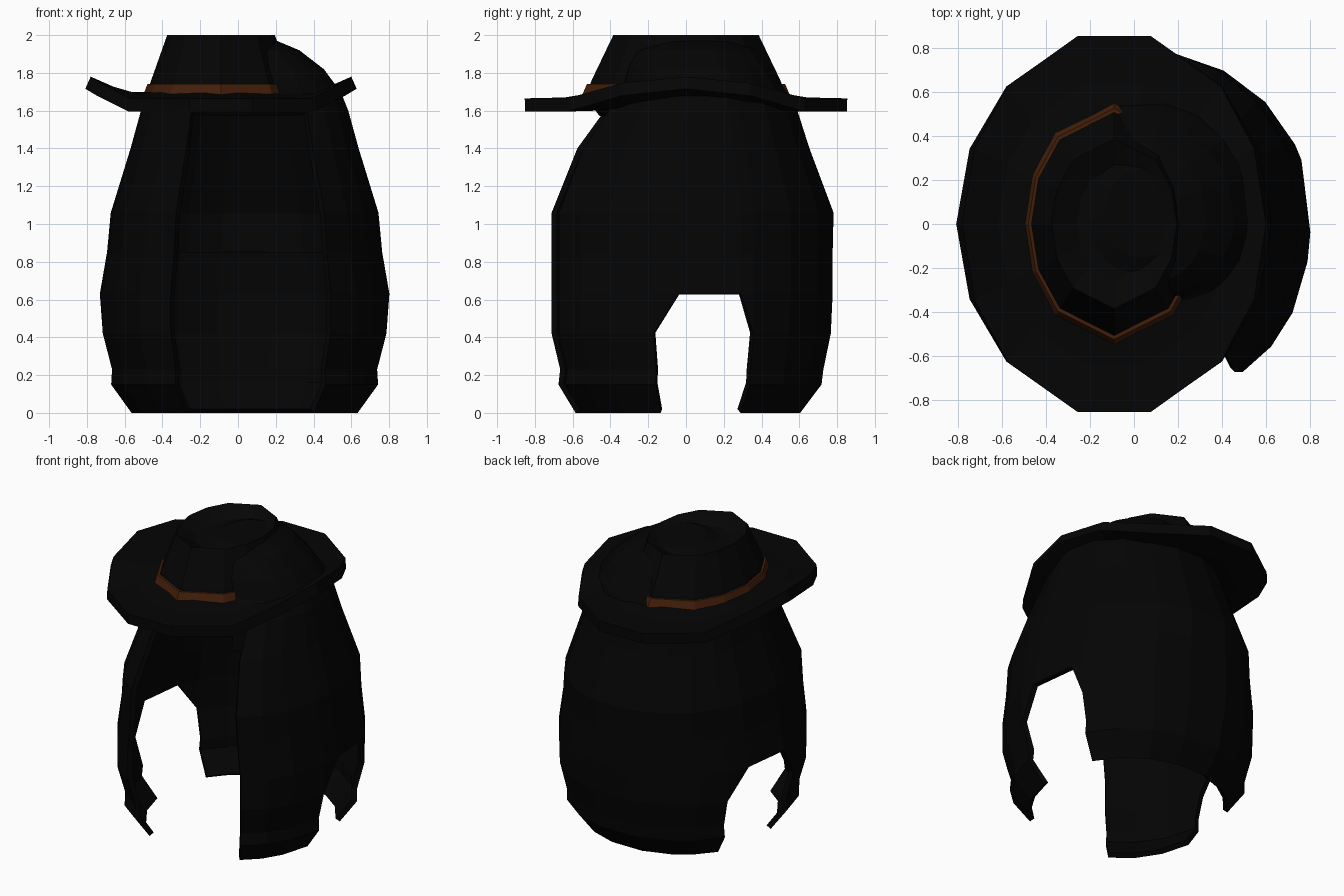
import bpy, bmesh
from math import cos, sin, radians, copysign

cube = bpy.data.objects.get("Cube")
if cube:
    bpy.data.objects.remove(cube)


def material(name, rgb):
    m = bpy.data.materials.new(name)
    m.use_nodes = True
    m.diffuse_color = (*rgb, 1)
    bsdf = next(n for n in m.node_tree.nodes if n.type == 'BSDF_PRINCIPLED')
    bsdf.inputs["Base Color"].default_value = (*rgb, 1)
    return m


HAIR = material("black hair", (0.0012, 0.0012, 0.0012))
FELT = material("black felt", (0.0014, 0.0014, 0.0014))
BAND = material("brown band", (0.056, 0.0135, 0.003))


def loft(name, rings, mat, closed=True, keep=None, cap=False, thick=0):
    """Skin a stack of point rings; keep(i, j) returns the corners to use for each cell."""
    bm = bmesh.new()
    rows = [[bm.verts.new(p) for p in ring] for ring in rings]
    n = len(rows[0])
    for j in range(len(rows) - 1):
        for i in range(n if closed else n - 1):
            k = (i + 1) % n
            quad = [rows[j][i], rows[j][k], rows[j + 1][k], rows[j + 1][i]]
            corners = keep(i, j) if keep else (0, 1, 2, 3)
            if corners:
                bm.faces.new([quad[c] for c in corners])
    if cap:
        bm.faces.new(rows[-1])
    loose = [v for v in bm.verts if not v.link_faces]
    bmesh.ops.delete(bm, geom=loose, context='VERTS')
    mesh = bpy.data.meshes.new(name)
    bm.to_mesh(mesh)
    bm.free()
    mesh.materials.append(mat)
    ob = bpy.data.objects.new(name, mesh)
    bpy.context.collection.objects.link(ob)
    if thick:
        mod = ob.modifiers.new("thickness", 'SOLIDIFY')
        mod.thickness = thick
        mod.offset = -1
    return ob


# Hair: height, half width, back depth, front depth
LEVELS = [
    (0.00, 0.61, 0.565, 0.70), (0.15, 0.72, 0.68, 0.80),
    (0.23, 0.715, 0.69, 0.79), (0.42, 0.765, 0.73, 0.84),
    (0.63, 0.768, 0.74, 0.84), (0.85, 0.73, 0.74, 0.84),
    (1.06, 0.71, 0.745, 0.84), (1.40, 0.605, 0.615, 0.69),
    (1.60, 0.55, 0.55, 0.53), (1.70, 0.51, 0.49, 0.40),
    (1.82, 0.42, 0.41, 0.37), (1.92, 0.29, 0.33, 0.32),
    (1.97, 0.17, 0.2, 0.2)]
ANGLES = [-57, -43, -29, -12, -4, 19, 25, 43, 61, 79, 101, 119, 134,
          149, 161, 184, 192, 209, 227, 243, 258, 273, 288]


def hair_ring(level, scale=1, angles=ANGLES):
    """Round at the back, squarer at the front."""
    z, rx, back, front = level
    pts = []
    for a in map(radians, angles):
        ry, power = (back, 1) if sin(a) > 0 else (front, 0.85)
        x = copysign(abs(cos(a)) ** power, cos(a))
        y = copysign(abs(sin(a)) ** power, sin(a))
        pts.append((0.035 + scale * rx * x, 0.05 + scale * ry * y, z))
    return pts


def hair_cells(i, j):
    a, z = ANGLES[i], LEVELS[j][0]
    if a >= 243 and z < 1.5:            # open face
        return None
    side = a if a < 90 else a - 170     # shoulder notches on both sides
    if -22 < side < 21 and z < 0.6:
        if z < 0.4:
            return None
        if a in (-12, 149):
            return (0, 2, 3)
        if a in (19, 184):
            return (1, 2, 3)
        return None
    return (0, 1, 2, 3)


loft("hair", [hair_ring(l) for l in LEVELS], HAIR, keep=hair_cells, cap=True, thick=0.035)

# Short layer of hair inside the back
layer = [hair_ring(l, 0.9, ANGLES[7:13]) for l in LEVELS[5:9]]
loft("inner_hair_layer", layer, HAIR, closed=False, thick=0.03)


# Hat
HAT_X = -0.09


def all_round(quarter):
    """Mirror the corner angles of one quarter to the full turn."""
    half = quarter + [180 - a for a in quarter]
    return sorted({a % 360 for a in half + [-a for a in half]})


BRIM_CORNERS = all_round([0, 23, 45.5, 76])
CROWN_CORNERS = all_round([0, 24, 49, 90])


def hat_ring(corners, rx, ry, z, lift=0):
    pts = []
    for a in map(radians, corners):
        up = lift * max(0, cos(a) ** 2 - 0.49) / 0.51
        pts.append((HAT_X + rx * cos(a), ry * sin(a), z + up))
    return pts


def hat_part(name, corners, rings, mat, **options):
    loft(name, [hat_ring(corners, *r) for r in rings], mat, **options)


# Brim curls up at both sides
hat_part("hat_brim", BRIM_CORNERS,
         [(0.69, 0.88, 1.665, 0.115), (0.53, 0.66, 1.67, 0.03), (0.35, 0.48, 1.70)],
         FELT, thick=0.07)

# Crown with a dented top
hat_part("hat_crown", CROWN_CORNERS,
         [(0.405, 0.54, 1.65), (0.37, 0.50, 1.76), (0.285, 0.385, 2.0),
          (0.26, 0.35, 1.985), (0.17, 0.26, 1.94)],
         FELT, cap=True)

hat_part("hat_band", CROWN_CORNERS,
         [(0.42, 0.56, 1.66), (0.39, 0.525, 1.74), (0.365, 0.50, 1.74)], BAND)
